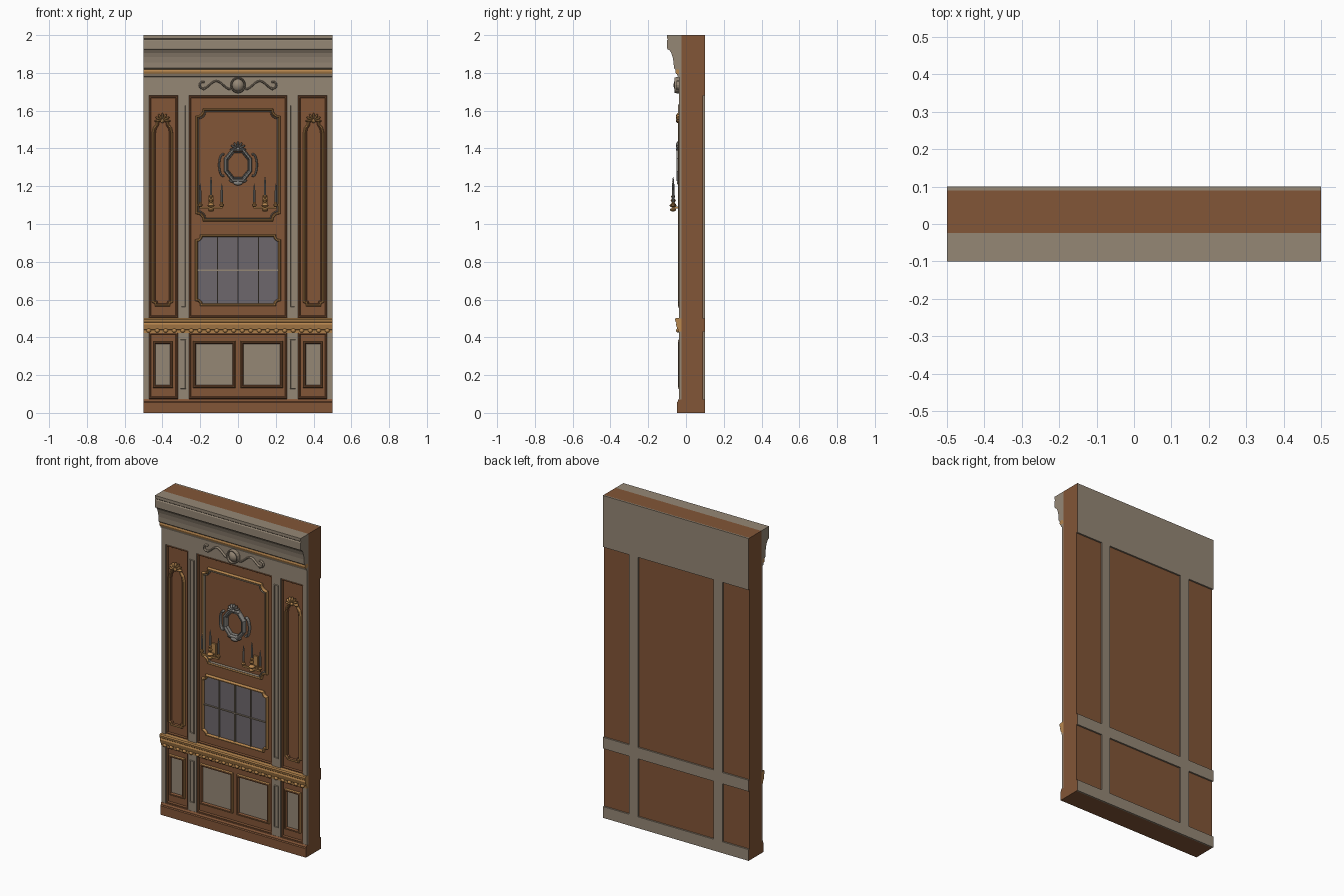
import bpy, bmesh
from math import sin, cos, pi, radians
from mathutils import Matrix, Vector

if "Cube" in bpy.data.objects:
    bpy.data.objects.remove(bpy.data.objects["Cube"])


def material(name, srgb):
    m = bpy.data.materials.new(name)
    m.use_nodes = True
    col = [((c + 0.055) / 1.055) ** 2.4 for c in srgb] + [1]
    m.diffuse_color = col
    m.node_tree.nodes["Principled BSDF"].inputs["Base Color"].default_value = col
    return m


WOOD = material("walnut wood", (0.51, 0.335, 0.215))
STONE = material("taupe paint", (0.585, 0.53, 0.46))
GOLD = material("old gold", (0.72, 0.53, 0.31))
GLASS = material("smoky glass", (0.43, 0.405, 0.425))
PEWTER = material("pewter", (0.54, 0.53, 0.51))

CORE, FACE, BACK = -0.024, -0.037, 0.1   # key depths along y


def finish(name, bm, mat, mirror=False, smooth=False):
    bmesh.ops.recalc_face_normals(bm, faces=bm.faces)
    me = bpy.data.meshes.new(name)
    bm.to_mesh(me)
    bm.free()
    me.materials.append(mat)
    ob = bpy.data.objects.new(name, me)
    bpy.context.collection.objects.link(ob)
    if mirror:
        ob.modifiers.new("mirror", "MIRROR")
    if smooth:
        bpy.ops.object.select_all(action="DESELECT")
        ob.select_set(True)
        bpy.context.view_layer.objects.active = ob
        bpy.ops.object.shade_smooth_by_angle(angle=radians(35))
    return ob


def boxes(name, mat, dims, mirror=False):
    """Each entry is x0, x1, y0, y1, z0, z1."""
    bm = bmesh.new()
    for x0, x1, y0, y1, z0, z1 in dims:
        mtx = Matrix.Translation(((x0 + x1) / 2, (y0 + y1) / 2, (z0 + z1) / 2))
        mtx = mtx @ Matrix.Diagonal((x1 - x0, y1 - y0, z1 - z0, 1))
        bmesh.ops.create_cube(bm, size=1, matrix=mtx)
    return finish(name, bm, mat, mirror)


def prism(name, mat, profile, half=0.5):
    """Run a y-z profile along the full width."""
    bm = bmesh.new()
    face = bm.faces.new([bm.verts.new((-half, y, z)) for y, z in profile])
    ext = bmesh.ops.extrude_face_region(bm, geom=[face])["geom"]
    bmesh.ops.translate(bm, verts=[v for v in ext if isinstance(v, bmesh.types.BMVert)],
                        vec=(2 * half, 0, 0))
    return finish(name, bm, mat)


def sweep(name, mat, path, w, front, back=CORE + 0.002, closed=True, mirror=False):
    """Mitred moulding of half width w along an x-z path."""
    section = [(-w, back), (-w, (front + back) / 2), (-w * 0.4, front),
               (w * 0.4, front), (w, (front + back) / 2), (w, back)]
    bm = bmesh.new()
    pts = [Vector(p) for p in path]
    n = len(pts)
    rings = []
    for i, p in enumerate(pts):
        a = (p - pts[i - 1]) if closed or i else pts[1] - p
        b = (pts[(i + 1) % n] - p) if closed or i < n - 1 else a
        a, b = a.normalized(), b.normalized()
        na, nb = Vector((-a.y, a.x)), Vector((-b.y, b.x))
        m = (na + nb).normalized()
        m /= max(m.dot(na), 0.5)
        rings.append([bm.verts.new((p.x + m.x * u, y, p.y + m.y * u)) for u, y in section])
    for i in range(n if closed else n - 1):
        r, s = rings[i], rings[(i + 1) % n]
        for k in range(len(section) - 1):
            bm.faces.new((r[k], r[k + 1], s[k + 1], s[k]))
    if not closed:
        bm.faces.new(rings[0])
        bm.faces.new(rings[-1])
    return finish(name, bm, mat, mirror)


def rect(x0, x1, z0, z1):
    return [(x0, z0), (x1, z0), (x1, z1), (x0, z1)]


def notched(hx, z0, z1, r):
    """Rectangle about x = 0 with scooped, stepped corners."""
    pts = []
    for cx, cz, a0 in ((hx, z0, 180), (hx, z1, 270), (-hx, z1, 0), (-hx, z0, 90)):
        arc = [(cx + r * cos(radians(a0 - t)), cz + r * sin(radians(a0 - t)))
               for t in (0, 22.5, 45, 67.5, 90)]
        pts += arc
    return pts


def lathe(name, mat, profile, spots, mirror=True):
    """Turn an (r, z) profile at each (x, y, z) spot."""
    bm = bmesh.new()
    for sx, sy, sz in spots:
        rings = [[bm.verts.new((sx + r * cos(k * pi / 4), sy + r * sin(k * pi / 4), sz + z))
                  for k in range(8)] for r, z in profile]
        for a, b in zip(rings, rings[1:]):
            for k in range(8):
                bm.faces.new((a[k], a[k - 1], b[k - 1], b[k]))
        bm.faces.new(rings[0])
        bm.faces.new(rings[-1])
    return finish(name, bm, mat, mirror, True)


def blobs(name, mat, items, mirror=False):
    """Ellipsoids: centre, half sizes, in-plane turn in degrees."""
    bm = bmesh.new()
    for c, s, turn in items:
        mtx = Matrix.Translation(c) @ Matrix.Rotation(radians(turn), 4, "Y") @ Matrix.Diagonal((*s, 1))
        bmesh.ops.create_uvsphere(bm, u_segments=10, v_segments=6, radius=1, matrix=mtx)
    return finish(name, bm, mat, mirror, True)


def shell(name, mat, cx, cz, r, mirror):
    petals = []
    for t in (-90, -60, -30, 0, 30, 60, 90):
        c = (cx + 0.6 * r * sin(radians(t)), -0.04, cz + 0.6 * r * cos(radians(t)))
        petals.append((c, (r * 0.16, 0.013, r * 0.42), t))
    petals.append(((cx, -0.042, cz), (r * 0.25, 0.012, r * 0.25), 0))
    blobs(name, mat, petals, mirror)


# wall body, with painted framing on both sides
boxes("wall_core", WOOD, [(-0.5, 0.5, CORE, 0.09, 0, 2)])
rear = boxes("back_framing", STONE, [(-0.5, 0.5, 0.09, BACK, z0, z1)
             for z0, z1 in ((0, 0.07), (0.43, 0.5), (1.68, 2))]
             + [(x - 0.03, x + 0.03, 0.09, BACK, z0, z1) for x in (-0.29, 0.29)
                for z0, z1 in ((0.07, 0.43), (0.5, 1.68))])
rear.data.materials.append(WOOD)
for p in rear.data.polygons:
    if abs(p.center.x) > 0.49:
        p.material_index = 1
boxes("frieze", STONE, [(-0.5, 0.5, FACE, CORE, 1.68, 1.83)])
boxes("pilasters_and_stiles", STONE,
      [(x0, x1, FACE, CORE, z0, z1) for x0, x1 in ((0.26, 0.318), (0.472, 0.5))
       for z0, z1 in ((0.07, 0.43), (0.5, 1.68))], True)

# cornice, gold band, baseboard and chair rail
cove = [(-0.098 + 0.034 * sin(t * pi / 10), 1.925 - 0.1 * (1 - cos(t * pi / 10))) for t in range(6)]
prism("cornice", STONE, [(CORE, 2), (-0.1, 2), (-0.1, 1.982), (-0.096, 1.978), (-0.1, 1.972),
                         (-0.1, 1.93)] + cove + [(-0.056, 1.818), (CORE, 1.818)])
prism("cornice_gold_band", GOLD, [(CORE, 1.82), (-0.054, 1.82), (-0.057, 1.807),
                                  (-0.052, 1.794), (CORE, 1.794)])
prism("cornice_lower_bead", STONE, [(CORE, 1.794), (-0.048, 1.794), (-0.043, 1.78), (CORE, 1.778)])
prism("baseboard", WOOD, [(CORE, 0), (-0.048, 0), (-0.048, 0.055), (-0.043, 0.06),
                          (-0.043, 0.066), (-0.038, 0.074), (CORE, 0.074)])
prism("chair_rail", GOLD, [(CORE, 0.503), (-0.054, 0.503), (-0.058, 0.495), (-0.055, 0.482),
                           (-0.05, 0.478), (-0.053, 0.468), (-0.046, 0.445),
                           (-0.04, 0.44), (-0.038, 0.424), (CORE, 0.424)])
blobs("rail_beads", GOLD, [((-0.4725 + 0.045 * i, -0.042, 0.436), (0.013, 0.012, 0.011), 0)
                           for i in range(22)])

# edge mouldings around the wooden fields
for z0, z1, tag in ((0.08, 0.42, "lower"), (0.51, 1.673, "upper")):
    sweep(tag + "_middle_field_edge", WOOD, rect(-0.254, 0.254, z0, z1), 0.006, -0.034)
    sweep(tag + "_side_field_edge", WOOD, rect(0.324, 0.466, z0, z1), 0.006, -0.034, mirror=True)

# pilaster inset mouldings
for z0, z1, tag in ((0.13, 0.385, "lower"), (0.56, 1.63, "upper")):
    sweep(tag + "_pilaster_moulding", STONE, rect(0.277, 0.302, z0, z1), 0.004, -0.043, mirror=True)

# painted panels of the dado
for x0, x1, tag in ((0.022, 0.23, "middle"), (0.352, 0.443, "side")):
    boxes(tag + "_dado_panel", STONE, [(x0, x1, CORE - 0.003, CORE, 0.14, 0.373)], True)
    sweep(tag + "_dado_frame", WOOD, rect(x0, x1, 0.14, 0.373), 0.007, -0.04, mirror=True)
    sweep(tag + "_dado_bead", GOLD, rect(x0 - 0.006, x1 + 0.006, 0.134, 0.379),
          0.002, -0.038, mirror=True)

# tall side panels with shell tops
half = [(0, 0.57), (0.034, 0.57), (0.037, 0.583), (0.05, 0.588), (0.05, 1.48), (0.044, 1.508),
        (0.03, 1.525), (0.024, 1.548), (0, 1.556)]
loop = half + [(-x, z) for x, z in half[-2:0:-1]]
sweep("side_panel_frame", GOLD, [(0.4 + x, z) for x, z in loop], 0.006, -0.04, mirror=True)
sweep("side_panel_inner_bead", WOOD, [(0.4 + x * 0.8, 0.01 + z * 0.992) for x, z in loop],
      0.004, -0.035, mirror=True)
shell("side_panel_shell", GOLD, 0.4, 1.545, 0.042, True)

# middle panel and the glazed opening below it
sweep("middle_panel_frame", GOLD, notched(0.219, 1.02, 1.605, 0.038), 0.006, -0.042)
sweep("middle_panel_inner_bead", STONE, notched(0.21, 1.029, 1.596, 0.038), 0.003, -0.039)
sweep("window_frame", GOLD, notched(0.22, 0.572, 0.938, 0.026), 0.007, -0.042)
bm = bmesh.new()
bm.faces.new([bm.verts.new((x, CORE - 0.002, z)) for x, z in notched(0.216, 0.575, 0.934, 0.027)])
finish("window_glass", bm, GLASS)
boxes("window_bars", STONE, [(x - 0.003, x + 0.003, -0.034, CORE, 0.575, 0.934)
                             for x in (-0.108, 0, 0.108)]
      + [(-0.214, 0.214, -0.033, CORE, 0.752, 0.758)])

# octagonal mirror with crest, scrolls and foot
octagon = [(0.064 * cos(radians(a)) / cos(pi / 8), 1.312 + 0.08 * sin(radians(a)) / cos(pi / 8))
           for a in [22.5 + 45 * k for k in range(8)]]
sweep("mirror_frame", PEWTER, octagon, 0.009, -0.05)
sweep("mirror_inner_bead", PEWTER, [(x * 0.82, 1.312 + (z - 1.312) * 0.84) for x, z in octagon],
      0.003, -0.042)
shell("mirror_crest", PEWTER, 0, 1.395, 0.042, False)
scroll = [(0.08 + 0.02 * cos(radians(a)), 1.312 + 0.058 * sin(radians(a))) for a in range(-110, 125, 20)]
sweep("mirror_scroll", PEWTER, scroll, 0.005, -0.043, closed=False, mirror=True)
blobs("mirror_foot", PEWTER, [((0, -0.036, 1.218), (0.026, 0.012, 0.014), 0),
                              ((0.034, -0.034, 1.226), (0.016, 0.009, 0.007), -25)], True)

# carved frieze ornament
wave = [(0.04 + 0.0125 * i, 1.735 - 0.022 * cos(i * pi / 6)) for i in range(12)]
curl = [(0.186 + 0.017 * cos(radians(a)), 1.735 + 0.018 * sin(radians(a))) for a in range(-120, 121, 30)]
sweep("frieze_scroll", STONE, wave + curl, 0.005, -0.05, FACE + 0.002, False, True)
disc = [(0.036 * cos(k * pi / 8), 1.735 + 0.038 * sin(k * pi / 8)) for k in range(16)]
sweep("frieze_medallion_rim", STONE, disc, 0.005, -0.062, FACE + 0.002)
blobs("frieze_medallion", STONE, [((0, FACE, 1.735), (0.034, 0.03, 0.036), 0)])

# three-branch candle sconces
X = 0.143
arms = [(X + 0.057, -0.068, 1.09), (X - 0.057, -0.068, 1.09)]
boxes("sconce_arms", GOLD, [(X - 0.06, X + 0.06, -0.073, -0.063, 1.081, 1.091),
                            (X - 0.007, X + 0.007, -0.068, CORE, 1.081, 1.092),
                            (X - 0.014, X + 0.014, -0.034, CORE, 1.065, 1.15)], True)
lathe("sconce_cups", GOLD, [(0.004, 0), (0.011, 0.006), (0.012, 0.014), (0.006, 0.018),
                            (0.007, 0.026), (0.004, 0.03)], arms, True)
lathe("sconce_stem", GOLD, [(0.004, -0.025), (0.016, -0.018), (0.016, -0.012), (0.007, -0.004),
                            (0.02, 0.008), (0.007, 0.022), (0.014, 0.036), (0.006, 0.046),
                            (0.011, 0.056), (0.006, 0.064)], [(X, -0.068, 1.09)], True)
lathe("candles", PEWTER, [(0.006, 0), (0.006, 0.06), (0.004, 0.068), (0.005, 0.075), (0.001, 0.098)],
      [(x, y, z + 0.026) for x, y, z in arms] + [(X, -0.068, 1.152)], True)
